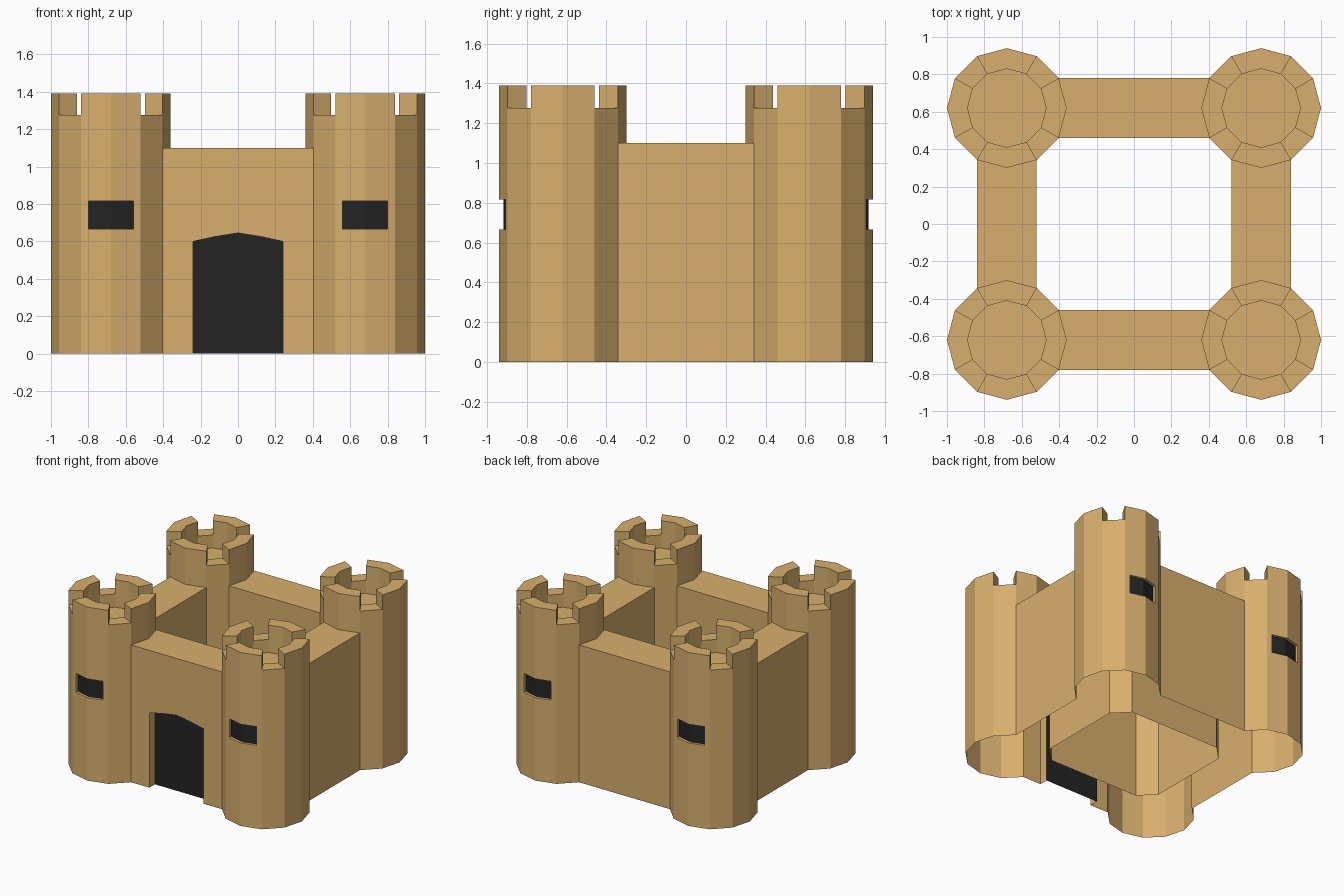
import bpy, bmesh, math
from mathutils import Vector

if "Cube" in bpy.data.objects:
    bpy.data.objects.remove(bpy.data.objects["Cube"])

CX, CY = 0.68, 0.62          # tower centres
R, RI = 0.32, 0.21           # tower outer and inner radius
TOP, NOTCH, FLOOR, WALL = 1.39, 1.275, 1.17, 1.10
WZ0, WZ1, WT, WD = 0.665, 0.815, 0.75, 0.022   # window heights, share of face, depth


def material(name, col):
    m = bpy.data.materials.new(name)
    m.diffuse_color = (*col, 1)
    m.use_nodes = True
    m.node_tree.nodes["Principled BSDF"].inputs["Base Color"].default_value = m.diffuse_color
    return m


stone = material("tan_stone", (0.69, 0.43, 0.155))
dark = material("dark_opening", (0.017, 0.017, 0.017))


def face(bm, pts, mat=0):
    bm.faces.new([bm.verts.new(p) for p in pts]).material_index = mat


def finish(bm, name):
    bmesh.ops.remove_doubles(bm, verts=bm.verts, dist=1e-4)
    bmesh.ops.recalc_face_normals(bm, faces=bm.faces)
    me = bpy.data.meshes.new(name)
    bm.to_mesh(me)
    bm.free()
    me.materials.append(stone)
    me.materials.append(dark)
    bpy.context.collection.objects.link(bpy.data.objects.new(name, me))


def tower(sx, sy, name):
    bm = bmesh.new()
    c = Vector((sx * CX, sy * CY))

    def p(k, r, z):
        a = math.radians(30 * k)
        return Vector((c.x + r * math.cos(a), c.y + r * math.sin(a), z))

    def strip(a, b, z0, z1, mat=0):
        face(bm, [a.to_3d() + Vector((0, 0, z0)), b.to_3d() + Vector((0, 0, z0)),
                  b.to_3d() + Vector((0, 0, z1)), a.to_3d() + Vector((0, 0, z1))], mat)

    for k in range(12):
        n = k + 1
        notch = k % 3 == 1
        top = NOTCH if notch else TOP
        mid = math.radians(30 * k + 15)
        opens = -sx * math.cos(mid) > 0.9 or -sy * math.sin(mid) > 0.9
        window = sy * math.sin(mid) > 0.9
        a, b = p(k, R, 0), p(n, R, 0)
        if window:
            # recessed window wrapped around the outermost tower edge
            if abs(a.x - c.x) > abs(b.x - c.x):
                a, b = b, a
            m = a.lerp(b, WT)
            off = Vector((0, -sy * WD, 0))
            strip(a, b, 0, WZ0)
            strip(a, b, WZ1, top)
            strip(m, b, WZ0, WZ1)
            strip(m, m + off, WZ0, WZ1)
            strip(a + off, m + off, WZ0, WZ1, 1)
            for z in (WZ0, WZ1):
                h = Vector((0, 0, z))
                face(bm, [a + h, m + h, m + off + h, a + off + h])
        else:
            strip(a, b, WALL if opens else 0, top)
        # parapet inside, top and merlon ends
        strip(p(n, RI, 0), p(k, RI, 0), FLOOR, top)
        face(bm, [p(k, R, top), p(n, R, top), p(n, RI, top), p(k, RI, top)])
        if notch:
            for j in (k, n):
                strip(p(j, R, 0), p(j, RI, 0), NOTCH, TOP)
    face(bm, [p(k, RI, FLOOR) for k in range(12)])
    finish(bm, name)


def wall(along_x, s, name, door=False):
    bm = bmesh.new()
    half = (CX if along_x else CY) - R * math.cos(math.pi / 6)
    tip = (CX if along_x else CY) - R
    centre = CY if along_x else CX

    def q(u, d, z):
        v = s * (centre + d)
        return (u, v, z) if along_x else (v, u, z)

    w = R / 2
    # inner side and top
    face(bm, [q(-half, -w, 0), q(half, -w, 0), q(half, -w, WALL), q(-half, -w, WALL)])
    face(bm, [q(-half, -w, WALL), q(half, -w, WALL), q(tip, 0, WALL),
              q(half, w, WALL), q(-half, w, WALL), q(-tip, 0, WALL)])
    outer = [(half, 0), (half, WALL), (-half, WALL), (-half, 0)]
    if door:
        # arched doorway with recessed dark panel
        arch = [(-0.24, 0), (-0.24, 0.60), (-0.12, 0.626), (0, 0.645),
                (0.12, 0.626), (0.24, 0.60), (0.24, 0)]
        back = w - 0.07
        for (u0, z0), (u1, z1) in zip(arch, arch[1:]):
            face(bm, [q(u0, w, z0), q(u1, w, z1), q(u1, back, z1), q(u0, back, z0)])
        face(bm, [q(u, back, z) for u, z in arch], 1)
        outer += arch
    face(bm, [q(u, w, z) for u, z in outer])
    finish(bm, name)


for sx, side in ((-1, "left"), (1, "right")):
    for sy, end in ((-1, "front"), (1, "back")):
        tower(sx, sy, f"{end}_{side}_tower")
    wall(False, sx, f"{side}_wall")
wall(True, -1, "front_gate_wall", door=True)
wall(True, 1, "back_wall")
